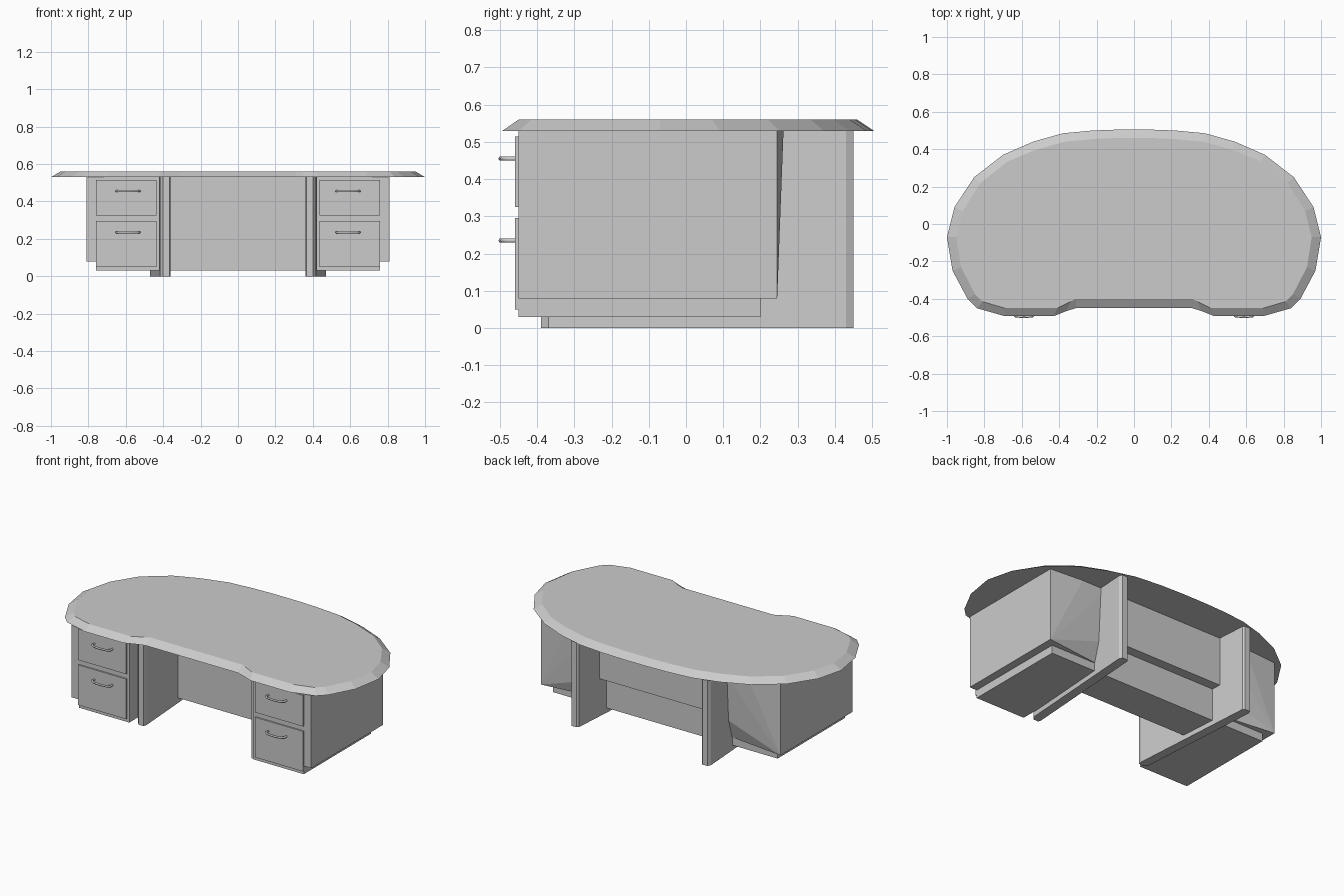
import bpy, bmesh

if "Cube" in bpy.data.objects:
    bpy.data.objects.remove(bpy.data.objects["Cube"])


def finish(name, bm):
    bmesh.ops.recalc_face_normals(bm, faces=bm.faces)
    me = bpy.data.meshes.new(name)
    bm.to_mesh(me)
    bm.free()
    ob = bpy.data.objects.new(name, me)
    bpy.context.collection.objects.link(ob)
    return ob


def loft(name, low, high, z0, z1):
    """Solid between two outlines with the same number of points."""
    bm = bmesh.new()
    a = [bm.verts.new((x, y, z0)) for x, y in low]
    b = [bm.verts.new((x, y, z1)) for x, y in high]
    bm.faces.new(a)
    bm.faces.new(b)
    n = len(a)
    for i in range(n):
        j = (i + 1) % n
        bm.faces.new((a[i], a[j], b[j], b[i]))
    return finish(name, bm)


def box(name, x0, x1, y0, y1, z0, z1):
    o = [(x0, y0), (x1, y0), (x1, y1), (x0, y1)]
    return loft(name, o, o, z0, z1)


def hull(name, pts):
    bm = bmesh.new()
    for p in pts:
        bm.verts.new(p)
    bmesh.ops.convex_hull(bm, input=bm.verts)
    bmesh.ops.dissolve_limit(bm, angle_limit=0.01, verts=bm.verts, edges=bm.edges)
    return finish(name, bm)


def mirrored(half):
    return half + [(-x, y) for x, y in reversed(half)]


# Bean-shaped top with a sloping rim
lower = [(.31, -.45), (.36, -.465), (.43, -.493), (.69, -.493), (.84, -.45),
         (.89, -.40), (.97, -.25), (1, -.07), (.96, .09), (.855, .25),
         (.70, .37), (.54, .44), (.38, .485), (.22, .50), (.08, .505)]
upper = [(.31, -.40), (.34, -.415), (.41, -.45), (.69, -.45), (.81, -.415),
         (.85, -.375), (.925, -.23), (.95, -.07), (.915, .07), (.82, .22),
         (.675, .335), (.53, .395), (.37, .44), (.21, .455), (.08, .46)]
loft("desk_top", mirrored(lower), mirrored(upper), .53, .56)

# Centre panel: lower block and overhanging upper block
box("modesty_panel_lower", -.45, .45, -.03, .20, .03, .53)
box("modesty_panel_upper", -.45, .45, .19, .26, .23, .53)

leg = [(.365, -.39), (.40, -.39), (.417, -.37), (.47, .43),
       (.46, .45), (.425, .45), (.415, .44), (.36, -.37)]

for s, side in ((1, "right"), (-1, "left")):
    # Slanted slab leg
    o = [(s * x, y) for x, y in leg]
    loft(side + "_leg", o, o, 0, .53)

    # Drawer pedestal with a faceted back, and its narrower base
    pts = [(x, -.45, z) for x in (.42, .81) for z in (.08, .53)]
    pts += [(.81, .245, .08), (.81, .245, .53), (.59, .262, .53), (.42, .262, .53),
            (.57, .242, .21), (.42, .242, .21), (.42, .20, .08)]
    hull(side + "_pedestal", [(s * x, y, z) for x, y, z in pts])
    x0, x1 = sorted((s * .42, s * .76))
    box(side + "_base", x0, x1, -.45, .20, .03, .081)

    # Drawer fronts with bow handles
    for tag, z0, z1, hz in (("upper", .325, .515, .455), ("lower", .05, .295, .235)):
        x0, x1 = sorted((s * .435, s * .76))
        box(f"{side}_{tag}_drawer", x0, x1, -.459, -.449, z0, z1)
        cu = bpy.data.curves.new("handle_path", 'CURVE')
        cu.dimensions = '3D'
        cu.bevel_depth = .006
        cu.bevel_resolution = 1
        cu.use_fill_caps = True
        path = [(-.06, -.455), (-.062, -.48), (-.045, -.493),
                (0, -.498), (.045, -.493), (.062, -.48), (.06, -.455)]
        sp = cu.splines.new('POLY')
        sp.points.add(len(path) - 1)
        for p, (x, y) in zip(sp.points, path):
            p.co = (s * .588 + x, y, hz, 1)
        h = bpy.data.objects.new(f"{side}_{tag}_handle", cu)
        bpy.context.collection.objects.link(h)
